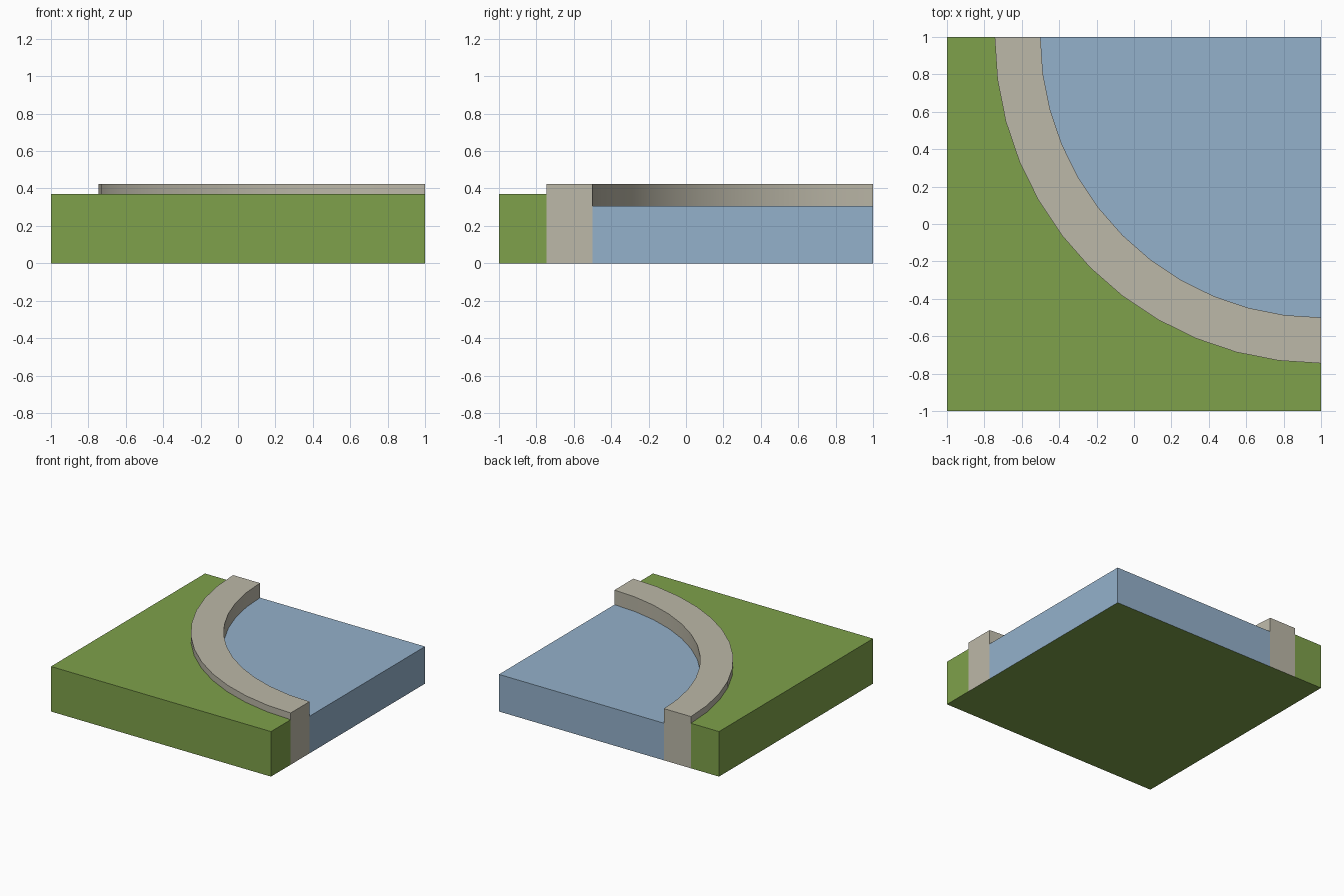
import bpy
import bmesh
from math import cos, sin, pi

cube = bpy.data.objects.get("Cube")
if cube:
    bpy.data.objects.remove(cube, do_unlink=True)

SEGMENTS = 12
INNER, OUTER = 1.5, 1.745
WATER_Z, LAND_Z, WALL_Z = 0.305, 0.37, 0.425


def material(name, color):
    mat = bpy.data.materials.new(name)
    mat.use_nodes = True
    mat.diffuse_color = (*color, 1)
    mat.node_tree.nodes["Principled BSDF"].inputs["Base Color"].default_value = (*color, 1)
    return mat


def arc(radius):
    """Quarter arc about the back left corner of the tile."""
    angles = [pi + pi / 2 * i / SEGMENTS for i in range(SEGMENTS + 1)]
    return [(1 + radius * cos(a), 1 + radius * sin(a)) for a in angles]


def part(name, mat, outline, height, walls, caps, floor=False):
    """Raise an outline into a solid; walls and caps are lists of point indices."""
    bm = bmesh.new()
    low = [bm.verts.new((x, y, 0)) for x, y in outline]
    top = [bm.verts.new((x, y, height)) for x, y in outline]
    for cap in caps:
        bm.faces.new([top[i] for i in cap])
    for i in walls:
        j = (i + 1) % len(outline)
        bm.faces.new((low[i], low[j], top[j], top[i]))
    if floor:
        corners = [(-1, -1), (-1, 1), (1, 1), (1, -1)]
        bm.faces.new([bm.verts.new((x, y, 0)) for x, y in corners])
    loose = [v for v in bm.verts if not v.link_faces]
    bmesh.ops.delete(bm, geom=loose, context='VERTS')
    mesh = bpy.data.meshes.new(name)
    bm.to_mesh(mesh)
    bm.free()
    mesh.materials.append(mat)
    obj = bpy.data.objects.new(name, mesh)
    bpy.context.collection.objects.link(obj)
    return obj


grass = material("grass green", (0.209, 0.356, 0.069))
stone = material("pale stone", (0.503, 0.479, 0.392))
blue = material("water blue", (0.296, 0.440, 0.597))

n = SEGMENTS + 1

# Grass bank, with the underside of the whole tile
bank = [(-1, 1), (-1, -1), (1, -1)] + arc(OUTER)[::-1]
part("grass_bank", grass, bank, LAND_Z, [0, 1, 2, len(bank) - 1],
     [range(len(bank))], floor=True)

# Water, filling the corner inside the curve
pool = arc(INNER) + [(1, 1)]
part("water", blue, pool, WATER_Z, [n - 1, n], [range(len(pool))])

# Curved stone kerb
ring = arc(OUTER) + arc(INNER)[::-1]
quads = [(i, i + 1, 2 * n - 2 - i, 2 * n - 1 - i) for i in range(SEGMENTS)]
kerb = part("stone_kerb", stone, ring, WALL_Z, range(len(ring)), quads)

# Smooth the curved sides, keeping the rims sharp
bpy.ops.object.select_all(action='DESELECT')
kerb.select_set(True)
bpy.context.view_layer.objects.active = kerb
bpy.ops.object.shade_smooth_by_angle()
